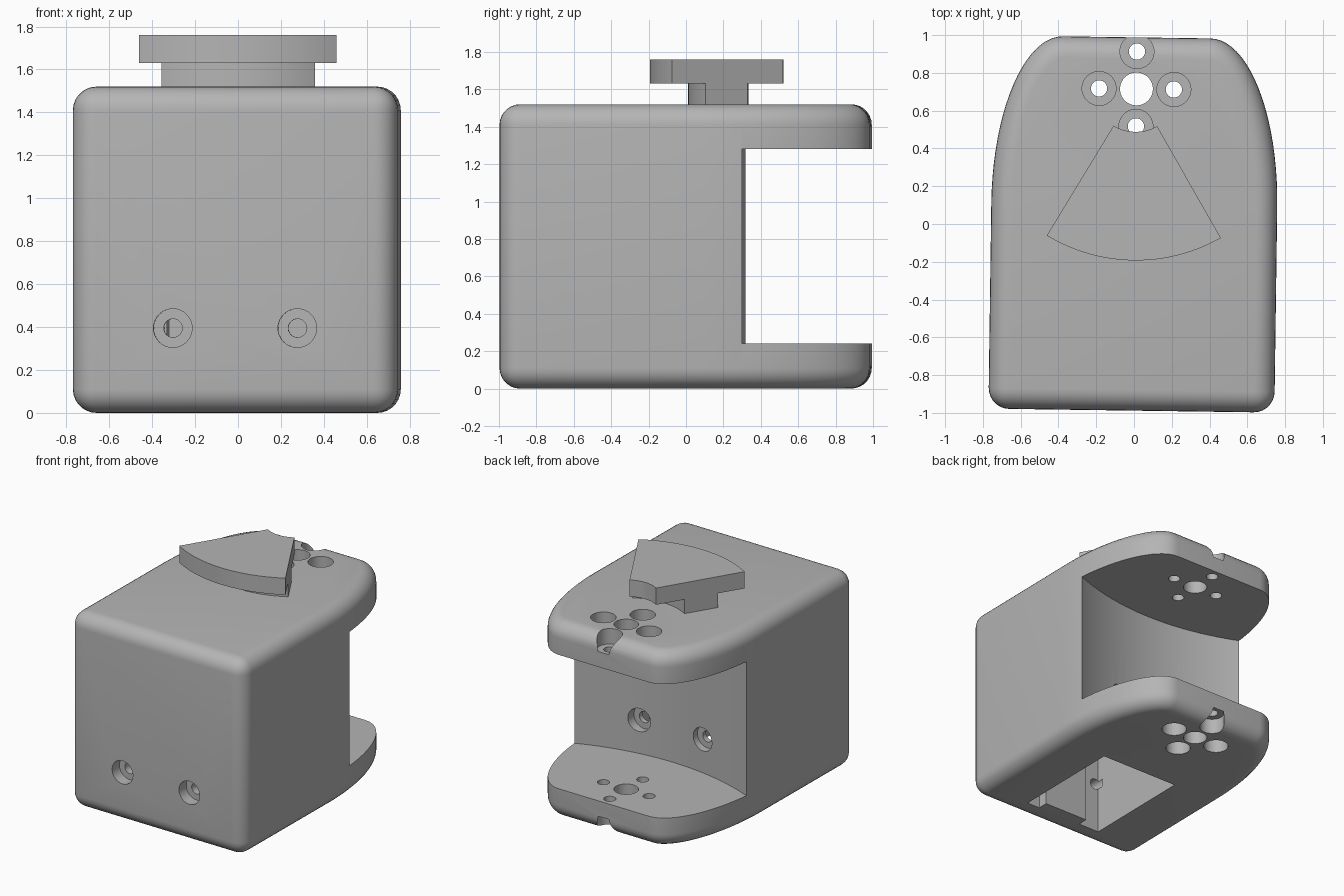
import bpy, bmesh
from math import sin, cos, pi, radians
from mathutils import Matrix, Vector

if "Cube" in bpy.data.objects:
    bpy.data.objects.remove(bpy.data.objects["Cube"], do_unlink=True)

HALF_W, HALF_L, HEIGHT = 0.757, 0.988, 1.52
SLOT_LOW, SLOT_HIGH = 0.24, 1.28
PIVOT_Y = 0.715
TWIST = Matrix.Rotation(radians(-0.8), 4, "Z")

grey = bpy.data.materials.new("plain_grey")
grey.use_nodes = True
grey.diffuse_color = (0.46, 0.46, 0.46, 1)
grey.node_tree.nodes["Principled BSDF"].inputs["Base Color"].default_value = (0.46, 0.46, 0.46, 1)


def make_object(name, bm):
    bmesh.ops.recalc_face_normals(bm, faces=bm.faces)
    mesh = bpy.data.meshes.new(name)
    bm.to_mesh(mesh)
    bm.free()
    mesh.materials.append(grey)
    obj = bpy.data.objects.new(name, mesh)
    bpy.context.collection.objects.link(obj)
    return obj


def prism(name, outline, low, high):
    bm = bmesh.new()
    base = bm.faces.new([bm.verts.new((x, y, low)) for x, y in outline])
    top = bmesh.ops.extrude_face_region(bm, geom=[base])["geom"]
    moved = [v for v in top if isinstance(v, bmesh.types.BMVert)]
    bmesh.ops.translate(bm, verts=moved, vec=(0, 0, high - low))
    return make_object(name, bm)


def box(name, x0, x1, y0, y1, z0, z1):
    return prism(name, [(x0, y0), (x1, y0), (x1, y1), (x0, y1)], z0, z1)


def rod(name, start, end, radius):
    a, b = Vector(start), Vector(end)
    bm = bmesh.new()
    turn = (b - a).to_track_quat("Z", "Y").to_matrix().to_4x4()
    bmesh.ops.create_cone(bm, cap_ends=True, segments=40, radius1=radius, radius2=radius,
                          depth=(b - a).length, matrix=Matrix.Translation((a + b) / 2) @ turn)
    return make_object(name, bm)


def activate(obj):
    bpy.ops.object.select_all(action="DESELECT")
    obj.select_set(True)
    bpy.context.view_layer.objects.active = obj


def cut(obj, cutter):
    mod = obj.modifiers.new("cut", "BOOLEAN")
    mod.operation, mod.solver, mod.object = "DIFFERENCE", "EXACT", cutter
    activate(obj)
    bpy.ops.object.modifier_apply(modifier=mod.name)
    bpy.data.objects.remove(cutter, do_unlink=True)


def finish(obj):
    obj.data.transform(TWIST)
    activate(obj)
    bpy.ops.object.shade_smooth_by_angle(angle=radians(30))


# Body: square front, sides tapering elliptically to a narrower back
STEPS, FLAT, TAPER_Y = 20, 0.39, 0.1
side = [(FLAT + (HALF_W - FLAT) * cos(i * pi / 2 / STEPS),
         TAPER_Y + (HALF_L - TAPER_Y) * sin(i * pi / 2 / STEPS)) for i in range(STEPS + 1)]
half = [(HALF_W, -HALF_L)] + side
body = prism("body", half + [(-x, y) for x, y in reversed(half)], 0, HEIGHT)
bevel = body.modifiers.new("round_edges", "BEVEL")
bevel.width, bevel.segments = 0.11, 7
bevel.limit_method, bevel.angle_limit = "ANGLE", radians(40)
bevel.use_clamp_overlap = False
activate(body)
bpy.ops.object.modifier_apply(modifier=bevel.name)

# Wheel slot with a shallow concave wall
R, WALL_Y = 1.95, 0.16
arc = [(R * sin(a), WALL_Y + R - R * cos(a))
       for a in (radians(-27 + 54 * i / 24) for i in range(25))]
cut(body, prism("slot_cutter", arc + [(1.0, 1.3), (-1.0, 1.3)], SLOT_LOW, SLOT_HIGH))

# Compartment opening underneath, with a raised block left on its front wall
cut(body, box("compartment_cutter", -0.32, 0.35, -0.73, 0.08, -0.1, 0.8))
for x0, x1 in ((-0.32, -0.14), (0.24, 0.35)):
    cut(body, box("pocket_cutter", x0, x1, -0.81, -0.7, -0.1, 0.8))

# Axle hole and four counterbored bolt holes in both plates
cut(body, rod("axle_cutter", (0.003, PIVOT_Y, -0.1), (0.003, PIVOT_Y, 1.7), 0.087))
for i in range(4):
    x, y = 0.003 + 0.198 * cos(i * pi / 2), PIVOT_Y + 0.198 * sin(i * pi / 2)
    cut(body, rod("bolt_cutter", (x, y, -0.1), (x, y, 1.7), 0.043))
    cut(body, rod("bore_cutter", (x, y, HEIGHT - 0.12), (x, y, 1.7), 0.09))
    cut(body, rod("bore_cutter", (x, y, -0.1), (x, y, 0.12), 0.09))

# Counterbored screw holes through the front and the slot wall
for s in (-1, 1):
    x = 0.29 * s
    cut(body, rod("screw_cutter", (x, -1.2, 0.395), (x, -0.76, 0.395), 0.043))
    cut(body, rod("screw_bore_cutter", (x, -1.2, 0.395), (x, -0.9, 0.395), 0.09))
    x = 0.275 * s
    cut(body, rod("wall_screw_cutter", (x, 0.02, 0.5), (x, 0.4, 0.5), 0.043))
    cut(body, rod("wall_bore_cutter", (x, 0.12, 0.5), (x, 0.4, 0.5), 0.09))
finish(body)


# Fan-shaped slider on top: a ring sector on a shorter, narrower stem
def sector(name, inner, outer, low, high):
    angles = [radians(-30.5 + 61 * i / 24) for i in range(25)]
    ring = [(outer * sin(a), PIVOT_Y - outer * cos(a)) for a in angles]
    ring += [(inner * sin(a), PIVOT_Y - inner * cos(a)) for a in reversed(angles)]
    finish(prism(name, ring, low, high))


sector("slider_top", 0.227, 0.908, 1.63, 1.76)
sector("slider_stem", 0.445, 0.703, HEIGHT - 0.02, 1.63)
